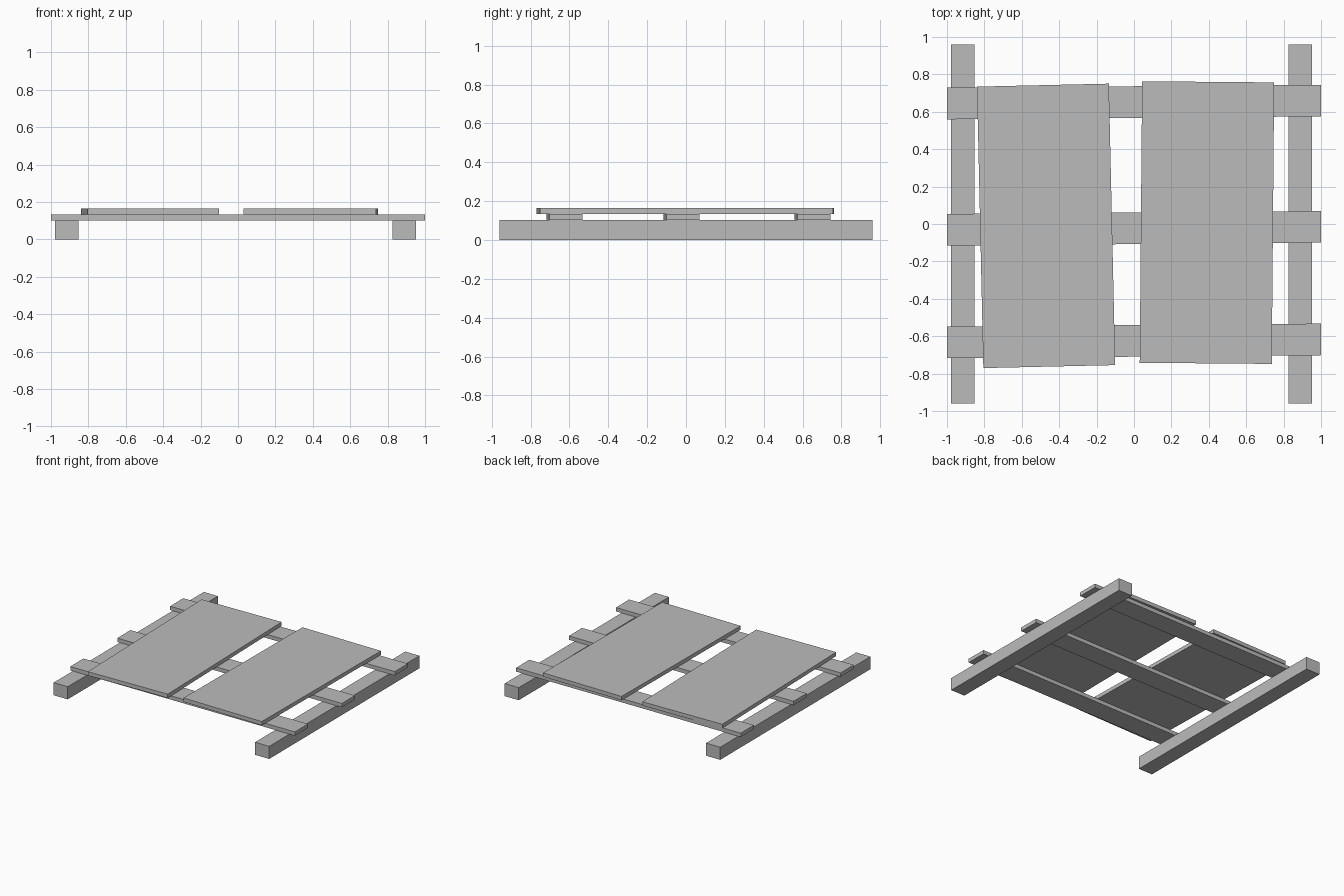
import bpy
from mathutils import Matrix, Vector

cube = bpy.data.objects.get("Cube")
if cube:
    bpy.data.objects.remove(cube, do_unlink=True)

# Single plain grey for all the timber
grey = bpy.data.materials.new("plain_grey")
grey.use_nodes = True
colour = (0.5, 0.5, 0.5, 1)
grey.diffuse_color = colour
grey.node_tree.nodes["Principled BSDF"].inputs["Base Color"].default_value = colour


def plank(name, centre, size, turn=0.0):
    """Box of the given size, turned about the vertical axis (radians)."""
    bpy.ops.mesh.primitive_cube_add(size=1)
    ob = bpy.context.object
    ob.name = name
    ob.data.transform(Matrix.Diagonal(Vector((*size, 1))))
    ob.location = centre
    ob.rotation_euler.z = turn
    ob.data.materials.append(grey)
    return ob


# Two thick rails on the ground
for name, x in (("right_rail", -0.915), ("left_rail", 0.888)):
    plank(name, (x, 0, 0.051), (0.126, 1.92, 0.102))

# Three thin slats across the rails, each very slightly askew
for name, y in (("front_slat", -0.625), ("middle_slat", -0.023), ("back_slat", 0.652)):
    plank(name, (0, y, 0.118), (2.0, 0.169, 0.031), 0.0078)

# Two wide boards laid unevenly on top
plank("right_board", (-0.47, -0.01, 0.149), (0.705, 1.505, 0.031), 0.0225)
plank("left_board", (0.39, 0.0075, 0.149), (0.706, 1.505, 0.031), -0.0085)
